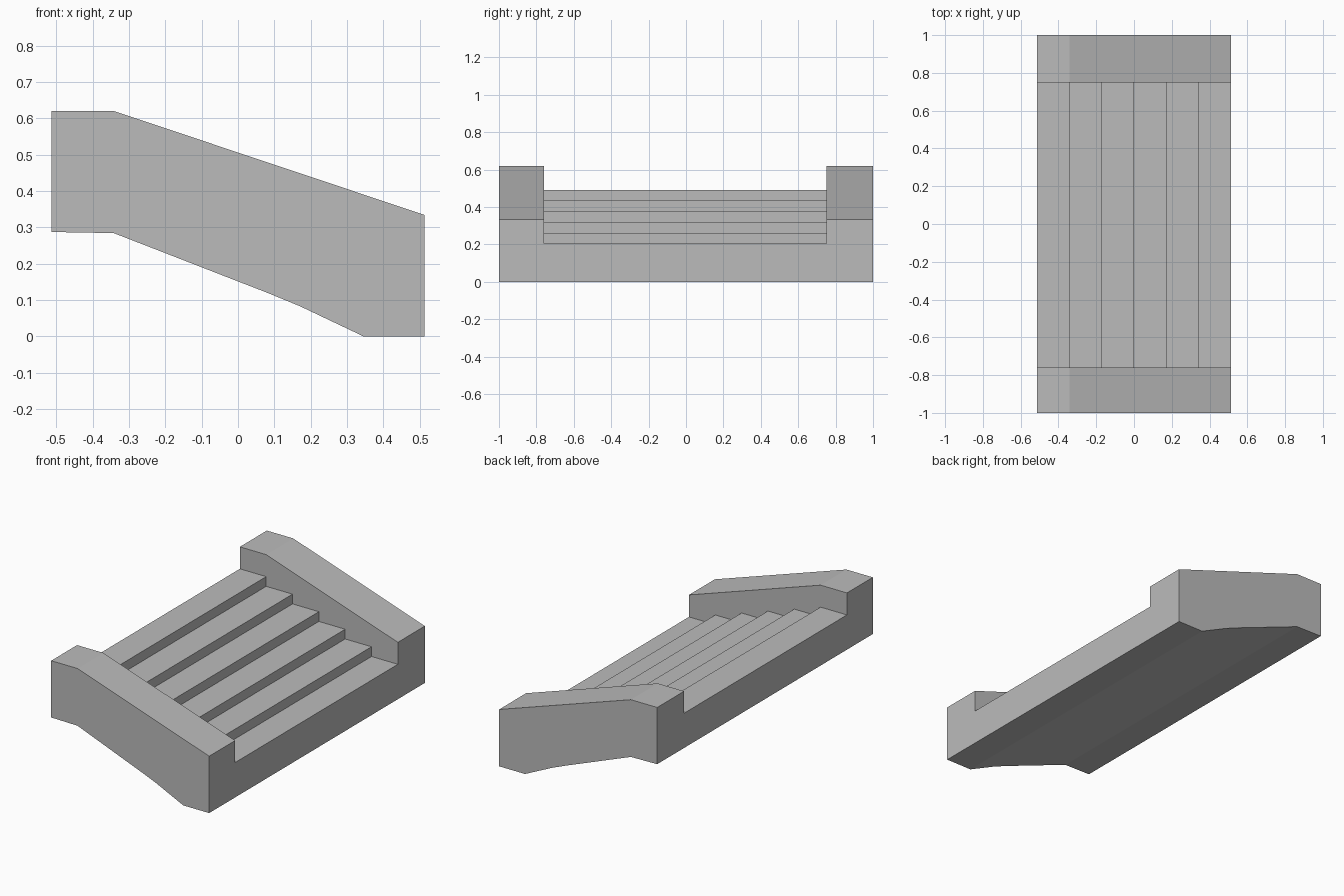
import bpy
import bmesh

cube = bpy.data.objects.get("Cube")
if cube:
    bpy.data.objects.remove(cube, do_unlink=True)

stone = bpy.data.materials.new("stone grey")
stone.use_nodes = True
GREY = (0.5, 0.5, 0.5, 1)
stone.diffuse_color = GREY
stone.node_tree.nodes["Principled BSDF"].inputs["Base Color"].default_value = GREY


def extrude_profile(name, profile, y0, y1):
    """Sweep a closed xz profile along y into a solid."""
    bm = bmesh.new()
    face = bm.faces.new([bm.verts.new((x, y0, z)) for x, z in profile])
    swept = bmesh.ops.extrude_face_region(bm, geom=[face])["geom"]
    verts = [v for v in swept if isinstance(v, bmesh.types.BMVert)]
    bmesh.ops.translate(bm, verts=verts, vec=(0, y1 - y0, 0))
    bmesh.ops.recalc_face_normals(bm, faces=bm.faces)
    mesh = bpy.data.meshes.new(name)
    bm.to_mesh(mesh)
    bm.free()
    mesh.materials.append(stone)
    obj = bpy.data.objects.new(name, mesh)
    bpy.context.collection.objects.link(obj)
    return obj


HALF = 0.513
STEPS = 6
RUN = 2 * HALF / STEPS
RISE = 0.0572
TOP_STEP = 0.491
RAIL_TOP = 0.62

# Full-width block: flat landing, sloping rail top, gently bent underside
edges = [-HALF + i * RUN for i in range(STEPS + 1)]
rail_line = [(-HALF, RAIL_TOP)]
rail_line += [(x, RAIL_TOP - i * RISE) for i, x in enumerate(edges[1:])]
underside = [(HALF, 0), (0.345, 0), (0.17, 0.083), (0.08, 0.12),
             (-0.342, 0.284), (-HALF, 0.287)]
staircase = extrude_profile("staircase", rail_line + underside, -1, 1)

# Stepped channel between the two side rails
channel = []
for i in range(STEPS):
    z = TOP_STEP - i * RISE
    left = -1 if i == 0 else edges[i]
    right = 1 if i == STEPS - 1 else edges[i + 1]
    channel += [(left, z), (right, z)]
channel += [(1, 1), (-1, 1)]
cutter = extrude_profile("step_cutter", channel, -0.76, 0.75)
cutter.hide_render = True

cut = staircase.modifiers.new("cut_steps", "BOOLEAN")
cut.operation = "DIFFERENCE"
cut.solver = "EXACT"
cut.object = cutter
bpy.context.view_layer.objects.active = staircase
bpy.ops.object.modifier_apply(modifier=cut.name)
bpy.data.objects.remove(cutter, do_unlink=True)
